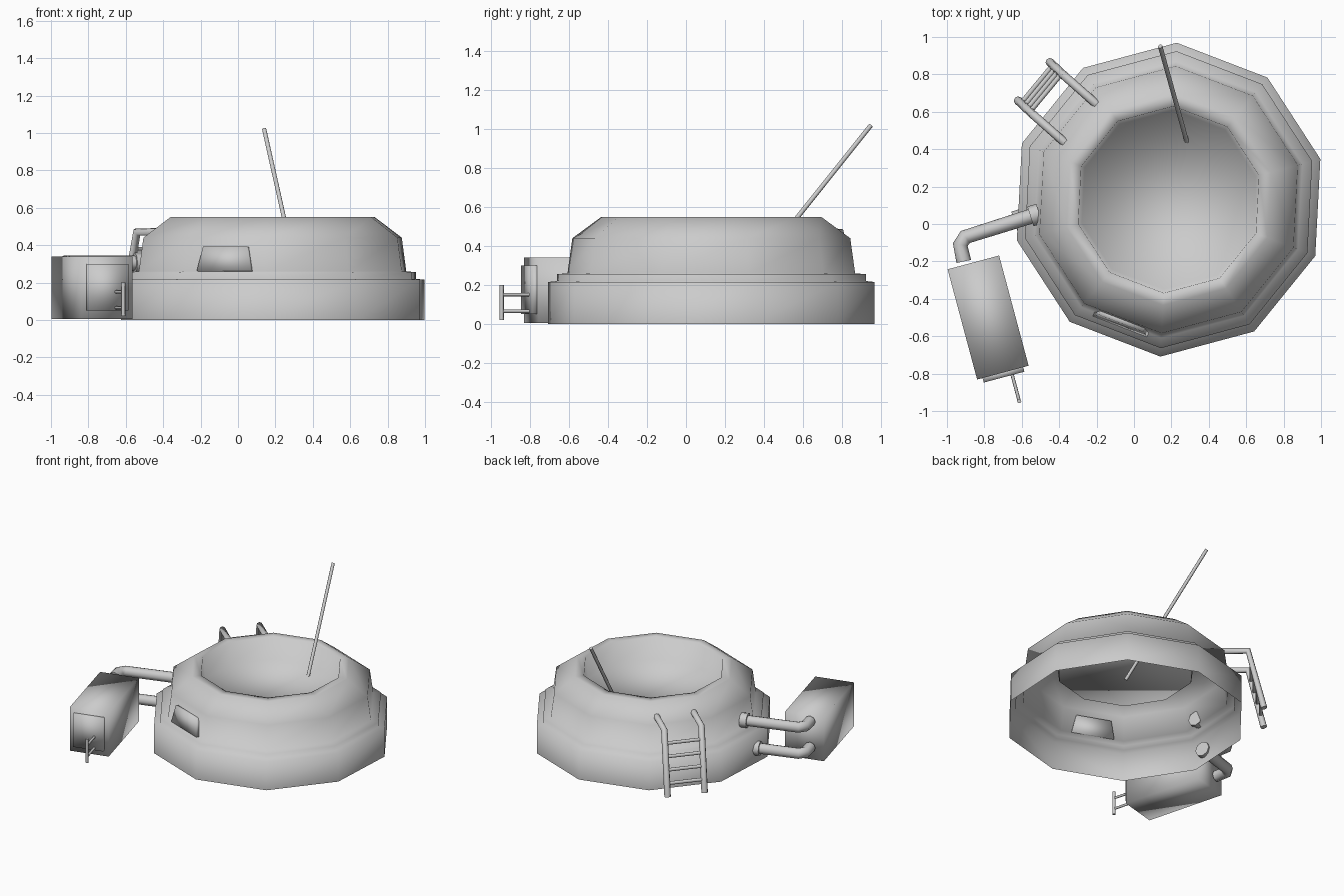
import bpy, bmesh
from math import radians, sin, cos, pi
from mathutils import Matrix, Vector

cube = bpy.data.objects.get("Cube")
if cube:
    bpy.data.objects.remove(cube, do_unlink=True)

grey = bpy.data.materials.new("plain_grey")
grey.use_nodes = True
GREY = (0.6, 0.6, 0.6, 1)
grey.diffuse_color = GREY
grey.node_tree.nodes["Principled BSDF"].inputs["Base Color"].default_value = GREY

TURN = radians(15)
CENTRE = Vector((0.185, 0.13, 0))


def finish(name, bm, matrix=Matrix()):
    bmesh.ops.recalc_face_normals(bm, faces=bm.faces)
    for f in bm.faces:
        f.smooth = True
    mesh = bpy.data.meshes.new(name)
    bm.to_mesh(mesh)
    bm.free()
    mesh.transform(matrix)
    mesh.materials.append(grey)
    obj = bpy.data.objects.new(name, mesh)
    bpy.context.collection.objects.link(obj)
    return obj


def box(name, size, matrix, top_scale=1.0):
    bm = bmesh.new()
    bmesh.ops.create_cube(bm, size=1)
    for v in bm.verts:
        if v.co.z > 0:
            v.co.x *= top_scale
        v.co = Vector(a * b for a, b in zip(v.co, size))
    return finish(name, bm, matrix)


def tube(name, points, radius):
    curve = bpy.data.curves.new(name, "CURVE")
    curve.dimensions = "3D"
    curve.bevel_depth = radius
    curve.bevel_resolution = 2
    curve.use_fill_caps = True
    spline = curve.splines.new("POLY")
    spline.points.add(len(points) - 1)
    for p, co in zip(spline.points, points):
        p.co = (*co, 1)
    obj = bpy.data.objects.new(name, curve)
    bpy.context.collection.objects.link(obj)
    mesh = bpy.data.meshes.new_from_object(
        obj.evaluated_get(bpy.context.evaluated_depsgraph_get()))
    bpy.data.objects.remove(obj, do_unlink=True)
    mesh.name = name
    mesh.materials.clear()
    mesh.materials.append(grey)
    bpy.context.collection.objects.link(bpy.data.objects.new(name, mesh))
    for p in mesh.polygons:
        p.use_smooth = len(p.vertices) == 4


# Ten-sided tub shell, open below, with a raised basin floor
profile = [(0.84, 0), (0.84, 0.215), (0.795, 0.22), (0.795, 0.255), (0.74, 0.26),
           (0.715, 0.44), (0.565, 0.55), (0.5, 0.55), (0.48, 0.39)]
bm = bmesh.new()
rings = [[bm.verts.new((r * cos(TURN + i * pi / 5), r * sin(TURN + i * pi / 5), z))
          for i in range(10)] for r, z in profile]
for low, high in zip(rings, rings[1:]):
    for i in range(10):
        j = (i + 1) % 10
        bm.faces.new((low[i], low[j], high[j], high[i]))
bm.faces.new(rings[-1])
tub = finish("tub_shell", bm, Matrix.Translation(CENTRE))

# Tapered hatch on the front wall
side = radians(249)
out = Vector((cos(side), sin(side), 0))
box("front_hatch", (0.31, 0.035, 0.13),
    Matrix.Translation(CENTRE + out * 0.7 + Vector((0, 0, 0.325)))
    @ Matrix.Rotation(side + pi / 2, 4, "Z") @ Matrix.Rotation(radians(-8), 4, "X"), 0.82)

# Heater box, its front panel and the pull handle
heater = Matrix.Translation((-0.78, -0.5, 0)) @ Matrix.Rotation(TURN, 4, "Z")
box("heater_box", (0.285, 0.61, 0.335),
    heater @ Matrix.Translation((0, 0, 0.1725)))
box("heater_panel", (0.225, 0.04, 0.25),
    heater @ Matrix.Translation((0, -0.31, 0.175)))
grip = 0.045
for z in (0.065, 0.15):
    tube("handle_rod", [heater @ Vector((grip, y, z)) for y in (-0.3, -0.475)], 0.009)
tube("handle_bar", [heater @ Vector((grip, -0.475, z)) for z in (0.02, 0.2)], 0.011)

# Two bent pipes with collars where they meet the tub
start, bend = Vector((-0.91, -0.2, 0)), Vector((-0.935, -0.08, 0))
run = Vector((0.95, 0.3, 0)).normalized()
for name, z, length in (("upper", 0.305, 0.43), ("lower", 0.105, 0.34)):
    up = Vector((0, 0, z))
    bevel = [start + up, bend + up - Vector((-0.006, 0.03, 0)),
             bend + up + run * 0.035, bend + up + run * length]
    tube(name + "_pipe", bevel, 0.04)
    end = bevel[-1]
    tube(name + "_collar", [end - run * 0.03, end + run * 0.02], 0.055)

# Ladder leaning on the rear wall
rails = []
for foot, knee, tip in (((-0.45, 0.865), (-0.37, 0.79), (-0.2, 0.64)),
                        ((-0.62, 0.66), (-0.54, 0.585), (-0.37, 0.435))):
    path = [Vector((*foot, 0.01)), Vector((*knee, 0.47)), Vector((*tip, 0.47))]
    rails.append(path)
    tube("ladder_rail", path, 0.023)
for t in (0.2, 0.4, 0.6, 0.8):
    tube("ladder_rung", [p[0].lerp(p[1], t) for p in rails], 0.013)

# Slanted pole standing in the basin
tube("slanted_pole", [(0.14, 0.95, 1.02), (0.323, 0.295, 0.2)], 0.012)
